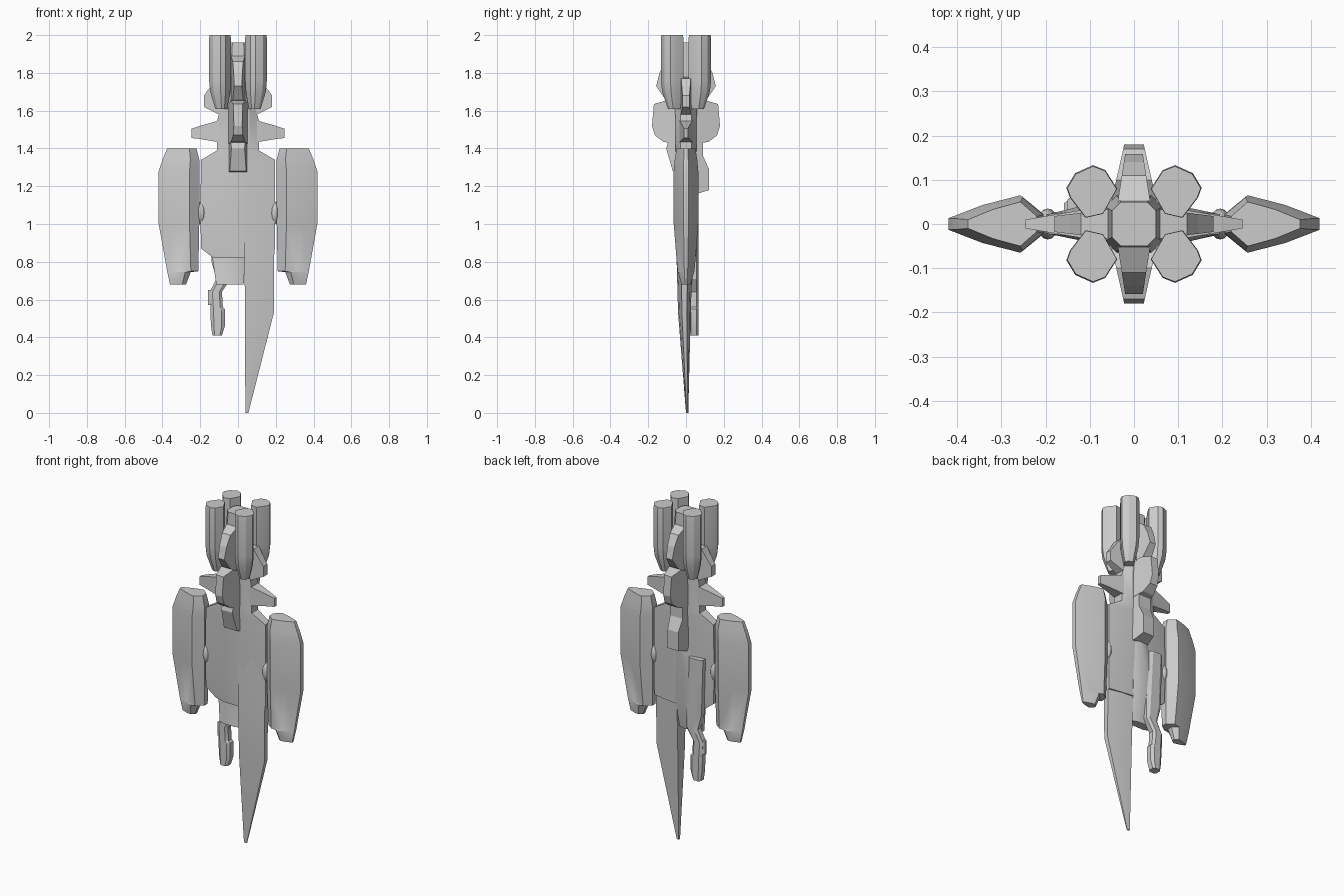
import bpy, bmesh, math
from mathutils import Matrix

if "Cube" in bpy.data.objects:
    bpy.data.objects.remove(bpy.data.objects["Cube"])


def finish(name, bm, smooth=True):
    bmesh.ops.recalc_face_normals(bm, faces=bm.faces)
    me = bpy.data.meshes.new(name)
    bm.to_mesh(me)
    bm.free()
    ob = bpy.data.objects.new(name, me)
    bpy.context.collection.objects.link(ob)
    if smooth:
        bpy.ops.object.select_all(action='DESELECT')
        ob.select_set(True)
        bpy.context.view_layer.objects.active = ob
        bpy.ops.object.shade_smooth_by_angle(angle=math.radians(25))
    return ob


def loft(name, rings, sx=1, sy=1, smooth=True):
    """Skin between rings of 3D points with equal counts."""
    bm = bmesh.new()
    vs = [[bm.verts.new((x * sx, y * sy, z)) for x, y, z in r] for r in rings]
    n = len(rings[0])
    for a, b in zip(vs, vs[1:]):
        for i in range(n):
            j = (i + 1) % n
            bm.faces.new((a[i], a[j], b[j], b[i]))
    bm.faces.new(vs[0])
    bm.faces.new(vs[-1])
    return finish(name, bm, smooth)


def box_ring(z, x0, x1, y0, y1, c=0.25):
    """Rectangle with chamfered corners."""
    cx, cy = (x1 - x0) * c, (y1 - y0) * c
    return [(x0 + cx, y0, z), (x1 - cx, y0, z), (x1, y0 + cy, z), (x1, y1 - cy, z),
            (x1 - cx, y1, z), (x0 + cx, y1, z), (x0, y1 - cy, z), (x0, y0 + cy, z)]


def fin(name, profile, w_in, w_out, angle):
    """Radial plate from an (r, z) profile, half width tapering outward."""
    rs = [p[0] for p in profile]
    lo, hi = min(rs), max(rs)
    rings = []
    for s in (-1, 1):
        rings.append([(r, s * (w_in + (w_out - w_in) * (r - lo) / (hi - lo)), z) for r, z in profile])
    ob = loft(name, rings, smooth=False)
    ob.data.transform(Matrix.Rotation(math.radians(angle), 4, 'Z'))
    return ob


# Side pods: kite section, tapered ends
def pod_ring(z, x0, x1, h):
    w = x1 - x0
    xs = [x0, x0 + w * 0.24, x1]
    return [(xs[0], -h * 0.35, z), (xs[1], -h, z), (xs[1] + w * 0.4, -h * 0.66, z), (xs[2], -h * 0.2, z),
            (xs[2], h * 0.2, z), (xs[1] + w * 0.4, h * 0.66, z), (xs[1], h, z), (xs[0], h * 0.35, z)]


pod = [(1.40, .22, .375, .05), (1.34, .205, .40, .06), (1.28, .205, .42, .065), (1.0, .205, .42, .065),
       (.75, .21, .375, .045), (.745, .25, .374, .042), (.68, .275, .36, .025)]
for side, sx in (("right", 1), ("left", -1)):
    loft(side + "_pod", [pod_ring(*p) for p in pod], sx=sx)
    # Joint between hull and pod
    bm = bmesh.new()
    bmesh.ops.create_uvsphere(bm, u_segments=16, v_segments=8, radius=1)
    bm.transform(Matrix.Translation((.195 * sx, 0, 1.06)) @ Matrix.Diagonal((.025, .035, .06, 1)))
    finish(side + "_pod_joint", bm)


# Flat hull, thicker in the middle
def hull_ring(z, x0, x1, e, m):
    a, b = max(x0, -.06), min(x1, .06)
    return [(x0, -e, z), (a, -m, z), (b, -m, z), (x1, -e, z),
            (x1, e, z), (b, m, z), (a, m, z), (x0, e, z)]


hull = [(1.62, -.09, .09, .03, .06), (1.55, -.11, .11, .03, .055), (1.39, -.11, .11, .03, .055),
        (1.34, -.195, .195, .022, .05), (1.05, -.2, .195, .022, .045),
        (.87, -.195, .195, .022, .04), (.82, -.13, .19, .02, .04)]
loft("hull", [hull_ring(*h) for h in hull])


# Long pointed blade
def blade_ring(z, x1, y0, y1):
    e = (y0 + y1) / 2
    t = (y1 - y0) * 0.2
    return [(.035 + .005 * (.82 - z), y0, z), (.04 + (x1 - .04) * .5, y0 * .8 + e * .2, z), (x1, e - t, z),
            (x1, e + t, z), (.04 + (x1 - .04) * .5, y1 * .8 + e * .2, z), (.035 + .005 * (.82 - z), y1, z)]


loft("blade", [blade_ring(*b) for b in
               [(1.2, .19, -.045, .04), (.82, .19, -.05, .035), (.53, .19, -.042, .025), (0, .055, .0, .012)]])

# Rear spine column under the tail housing
loft("spine_column", [box_ring(1.2, -.05, .04, .0, .06), box_ring(.85, -.14, .04, .0, .055),
                      box_ring(.68, -.115, .03, -.02, .03)])

# Barrel arm with a cranked muzzle
arm = [(1.13, -.15, -.06), (.80, -.14, -.04), (.71, -.115, -.04), (.64, -.15, -.085), (.56, -.145, -.08),
       (.55, -.147, -.07), (.46, -.143, -.07), (.41, -.135, -.085)]
loft("barrel_arm", [box_ring(z, a, b, .015, .067, .22) for z, a, b in arm])
loft("barrel_lug", [box_ring(z, -.158, -.11, .025, .055) for z in (.65, .57)])

# Engine core
core = [(1.50, .05), (1.62, .065), (1.75, .06), (1.96, .05)]
loft("engine_core", [box_ring(z, -r, r, -r, r, .2) for z, r in core], smooth=False)

# Four engine nacelles
section = [(.153, .082), (.133, .115), (.093, .133), (.065, .122),
           (.038, .08), (.07, .023), (.11, .014), (.145, .06)]
levels = [(2.0, .97), (1.98, 1), (1.76, 1), (1.70, .92), (1.61, .55)]
for i, (sx, sy) in enumerate(((1, 1), (-1, 1), (-1, -1), (1, -1))):
    loft("nacelle_%d" % i, [[(.08 + (x - .08) * s, .05 + (y - .05) * s, z) for x, y in section]
                            for z, s in levels], sx=sx, sy=sy)

# Side fins and collar spokes
side_fin = [(.04, 1.57), (.11, 1.545), (.2, 1.52), (.245, 1.505), (.245, 1.455), (.2, 1.45), (.11, 1.435), (.04, 1.40)]
side_spoke = [(.04, 1.78), (.12, 1.77), (.145, 1.73), (.18, 1.68), (.18, 1.62), (.1, 1.58), (.04, 1.56)]
for side, ang in (("right", 0), ("left", 180)):
    fin(side + "_fin", side_fin, .045, .01, ang)
    fin(side + "_spoke", side_spoke, .035, .018, ang)

# Front and rear fins with upper spokes
keel = [(.03, 1.62), (.1, 1.655), (.17, 1.635), (.18, 1.52), (.165, 1.47), (.12, 1.435), (.03, 1.42)]
keel_spoke = [(.03, 1.9), (.11, 1.86), (.14, 1.8), (.158, 1.73), (.11, 1.66), (.03, 1.62)]
for side, ang in (("front", -90), ("rear", 90)):
    fin(side + "_fin", keel, .056, .022, ang)
    fin(side + "_spoke", keel_spoke, .04, .02, ang)

# Chin and tail housings
fin("front_chin", [(.02, 1.45), (.09, 1.45), (.105, 1.40), (.07, 1.28), (.02, 1.27)], .055, .035, -90)
fin("rear_tail", [(.02, 1.45), (.09, 1.43), (.09, 1.36), (.122, 1.29), (.122, 1.18), (.06, 1.16), (.02, 1.16)],
    .055, .035, 90)
